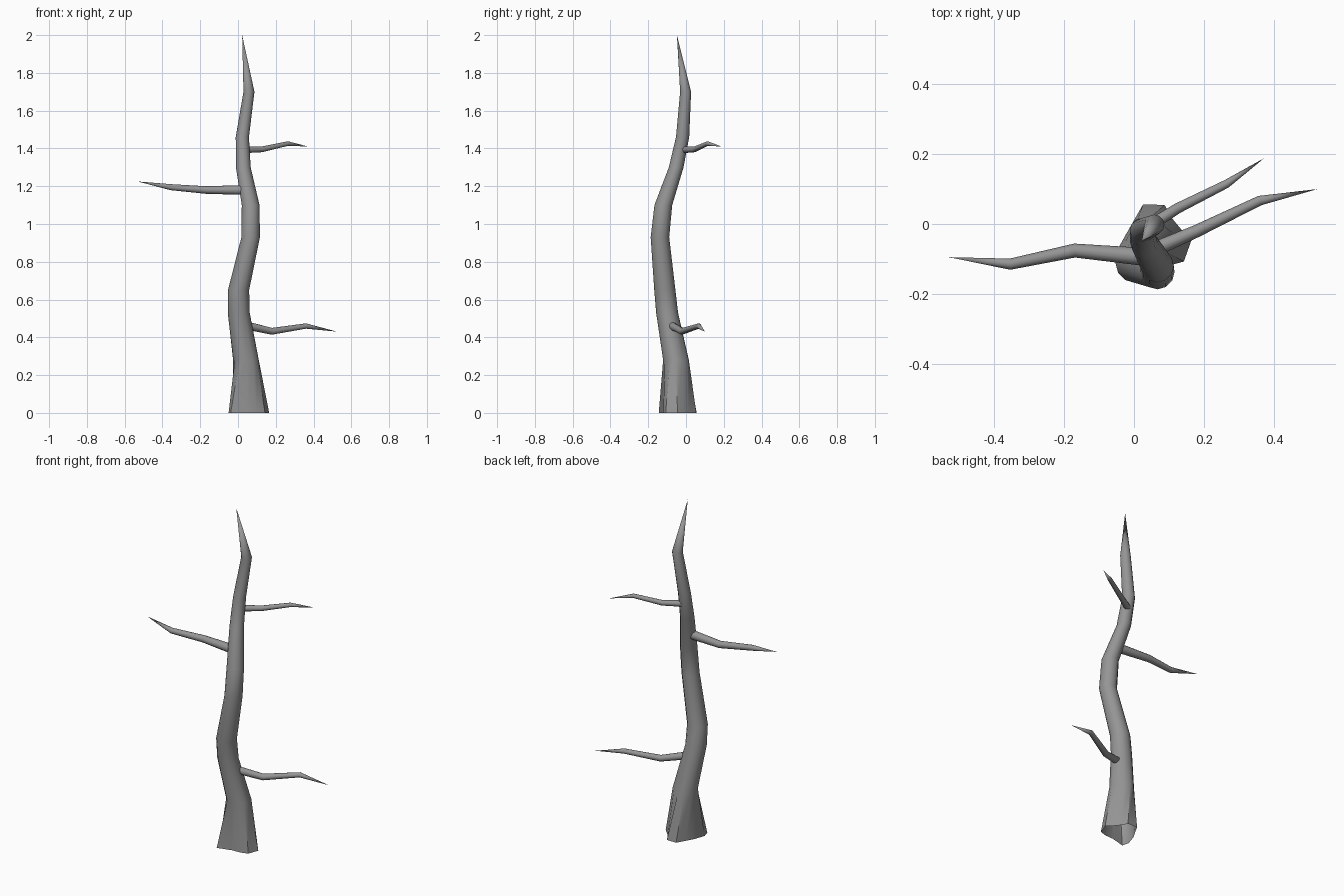
import bpy
import bmesh
from math import cos, sin, radians, tau
from mathutils import Vector

cube = bpy.data.objects.get("Cube")
if cube:
    bpy.data.objects.remove(cube)

SIDES = 12
bark = bpy.data.materials.new("grey bark")
bark.use_nodes = True
bark.diffuse_color = (0.3, 0.3, 0.3, 1)
bark.node_tree.nodes["Principled BSDF"].inputs["Base Color"].default_value = (0.3, 0.3, 0.3, 1)


def skin(name, rings, tip):
    """Bridge rings of points into a tube that closes at a pointed tip."""
    bm = bmesh.new()
    loops = [[bm.verts.new(p) for p in ring] for ring in rings]
    for low, high in zip(loops, loops[1:]):
        for i in range(len(low)):
            j = (i + 1) % len(low)
            bm.faces.new((low[i], low[j], high[j], high[i]))
    end, last = bm.verts.new(tip), loops[-1]
    for i in range(len(last)):
        bm.faces.new((last[i], last[(i + 1) % len(last)], end))
    mesh = bpy.data.meshes.new(name)
    bm.to_mesh(mesh)
    bm.free()
    mesh.materials.append(bark)
    obj = bpy.data.objects.new(name, mesh)
    bpy.context.collection.objects.link(obj)
    bpy.ops.object.select_all(action="DESELECT")
    obj.select_set(True)
    bpy.context.view_layer.objects.active = obj
    bpy.ops.object.shade_smooth_by_angle(angle=radians(40))
    return obj


# Trunk: a three-lobed root flare, open underneath, rising into round level rings
flare = [(0, .108), (24, .082), (48, .08), (73, .104), (107, .106), (140, .078),
         (175, .085), (209, .122), (226, .138), (262, .078), (298, .085), (324, .106)]
rings = [[Vector((.057 + r * cos(radians(a)), -.045 + r * sin(radians(a)), 0))
          for a, r in flare]]
trunk = [(.042, -.053, .28, .068), (.004, -.1, .53, .058), (.003, -.112, .65, .056),
         (.067, -.138, .93, .049), (.067, -.12, 1.1, .047), (.028, -.052, 1.3, .039),
         (.023, -.018, 1.46, .035), (.058, -.002, 1.7, .029)]
for x, y, z, r in trunk:
    rings.append([Vector((x + r * cos(tau * i / SIDES), y + r * sin(tau * i / SIDES), z))
                  for i in range(SIDES)])
skin("trunk", rings, (.022, -.048, 2))


# Branches: tapering crooked tubes rooted inside the trunk
def branch(name, path, radii):
    pts = [Vector(p) for p in path]
    rings = []
    for k, r in enumerate(radii):
        along = (pts[k + 1] - pts[max(k - 1, 0)]).normalized()
        side = Vector((0, 0, 1)).cross(along).normalized()
        up = along.cross(side)
        rings.append([pts[k] + r * (cos(tau * i / SIDES) * side + sin(tau * i / SIDES) * up)
                      for i in range(SIDES)])
    skin(name, rings, pts[-1])


branch("lower_left_branch",
       [(.03, -.085, .466), (.18, -.02, .432), (.36, .067, .46), (.525, .1, .43)],
       [.022, .018, .014])
branch("right_branch",
       [(.04, -.095, 1.18), (-.17, -.076, 1.18), (-.355, -.115, 1.195), (-.53, -.095, 1.225)],
       [.026, .02, .016])
branch("upper_left_branch",
       [(.03, -.015, 1.393), (.125, .045, 1.395), (.265, .115, 1.426), (.372, .188, 1.41)],
       [.018, .015, .012])
